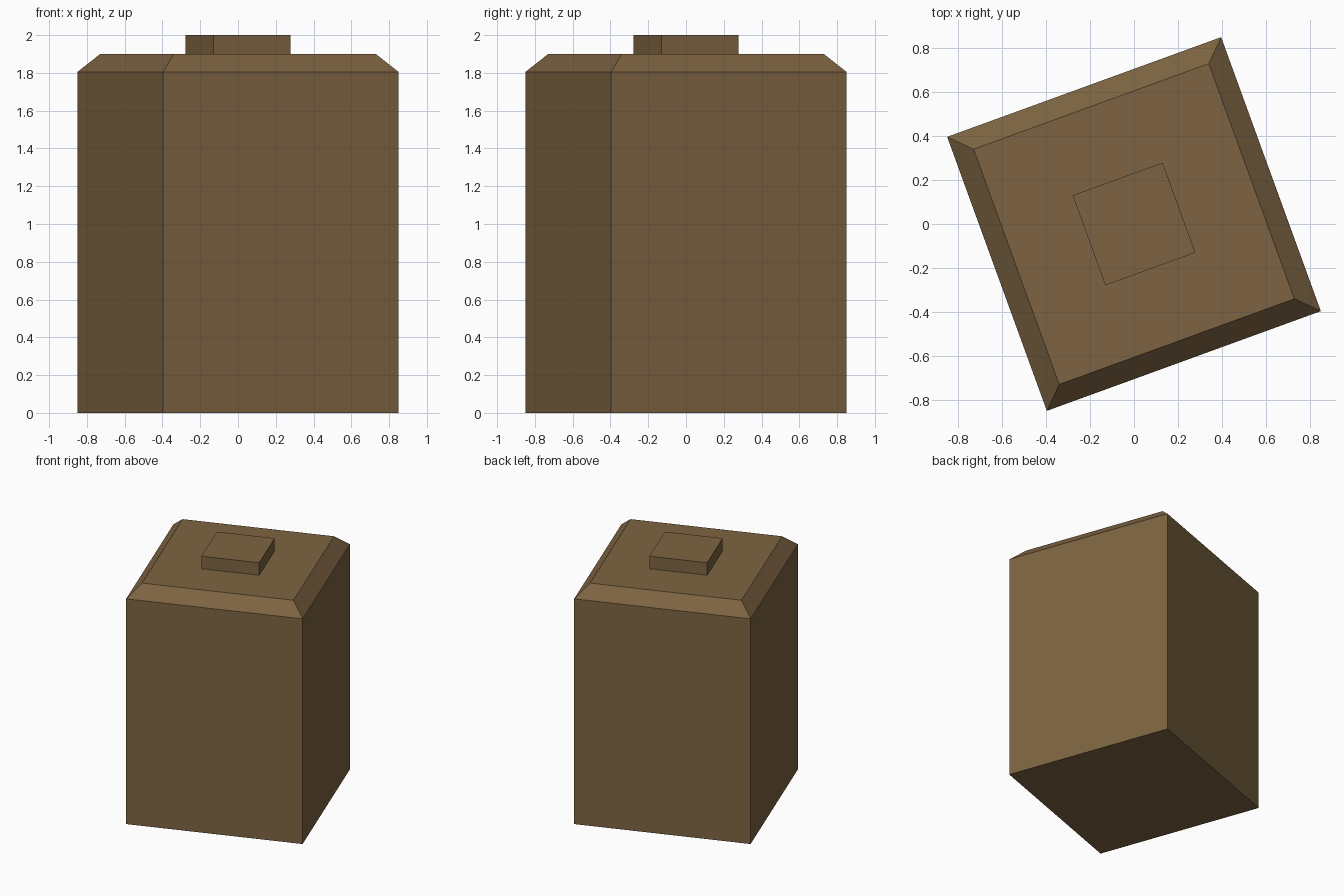
import bpy
import bmesh
import math

if "Cube" in bpy.data.objects:
    bpy.data.objects.remove(bpy.data.objects["Cube"])

TURN = math.radians(-25)  # direction of the first corner

brown = bpy.data.materials.new("brown")
brown.diffuse_color = (0.205, 0.127, 0.054, 1)
brown.use_nodes = True
brown.node_tree.nodes["Principled BSDF"].inputs["Base Color"].default_value = brown.diffuse_color


def square_stack(name, levels):
    """Closed solid through square rings given as (corner radius, height)."""
    bm = bmesh.new()
    rings = []
    for r, z in levels:
        angles = [TURN + i * math.pi / 2 for i in range(4)]
        rings.append([bm.verts.new((r * math.cos(a), r * math.sin(a), z)) for a in angles])
    for low, high in zip(rings, rings[1:]):
        for i in range(4):
            j = (i + 1) % 4
            bm.faces.new((low[i], low[j], high[j], high[i]))
    bm.faces.new(rings[0][::-1])
    bm.faces.new(rings[-1])
    mesh = bpy.data.meshes.new(name)
    bm.to_mesh(mesh)
    bm.free()
    mesh.materials.append(brown)
    obj = bpy.data.objects.new(name, mesh)
    bpy.context.collection.objects.link(obj)
    return obj


# Main block with sloped shoulders
square_stack("body", [(0.938, 0), (0.938, 1.805), (0.805, 1.9)])
# Small square cap on top
square_stack("cap", [(0.308, 1.9), (0.308, 2.0)])
